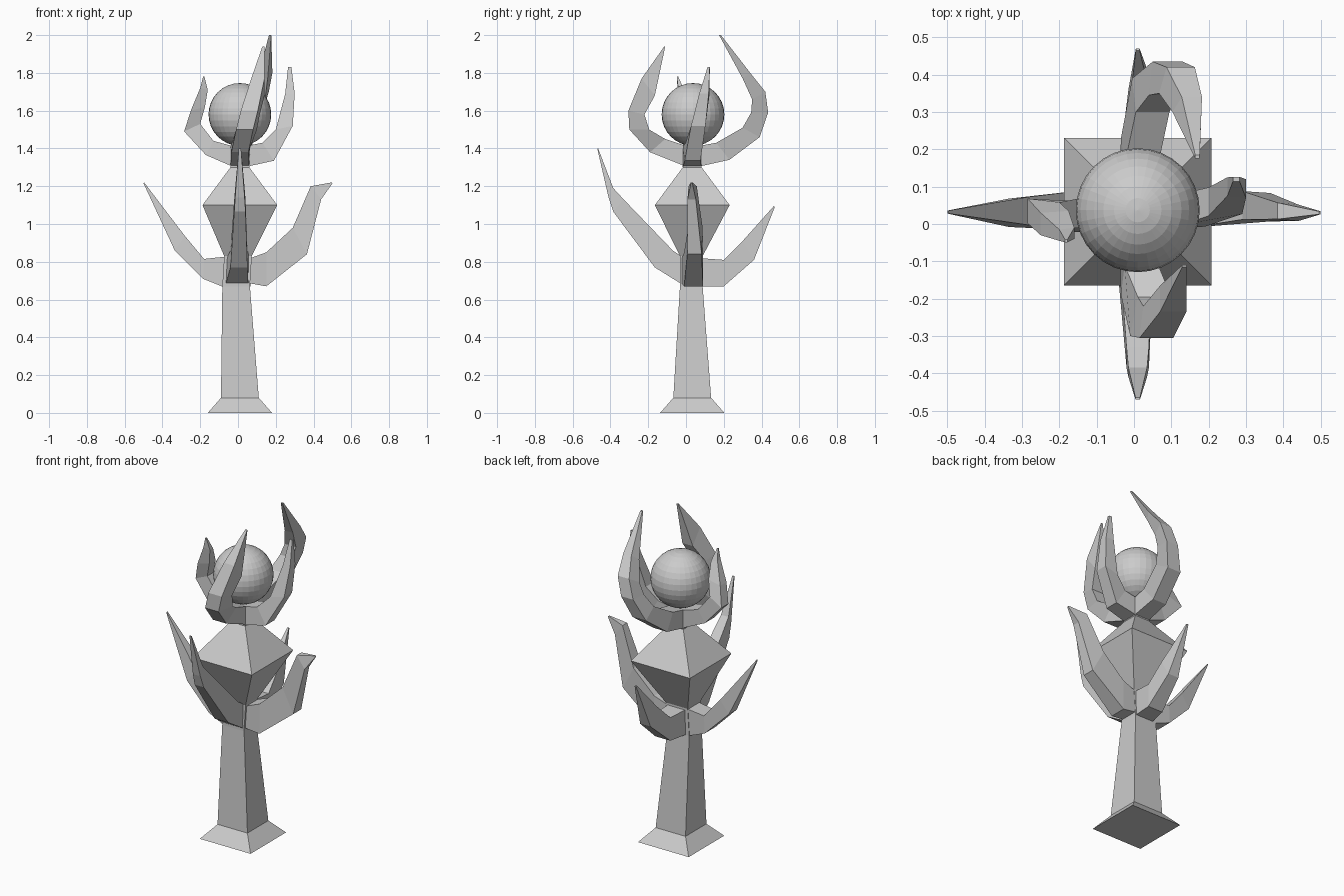
import bpy, bmesh

CX, CY = 0.01, 0.033


def loft(name, rings):
    """Skin four-point rings into a closed flat-shaded solid."""
    bm = bmesh.new()
    loops = [[bm.verts.new(p) for p in r] for r in rings]
    for a, b in zip(loops, loops[1:]):
        for i in range(4):
            j = (i + 1) % 4
            bm.faces.new((a[i], a[j], b[j], b[i]))
    bm.faces.new(loops[0])
    bm.faces.new(loops[-1])
    bmesh.ops.recalc_face_normals(bm, faces=bm.faces)
    me = bpy.data.meshes.new(name)
    bm.to_mesh(me)
    bm.free()
    ob = bpy.data.objects.new(name, me)
    bpy.context.collection.objects.link(ob)
    return ob


def square(z, hx, hy=None, cx=CX, cy=CY):
    hy = hy or hx
    return [(cx + sx * hx, cy + sy * hy, z)
            for sx, sy in ((-1, -1), (1, -1), (1, 1), (-1, 1))]


def prong(name, axis, sections):
    """Section: outer u, outer z, inner u, inner z, outer side, inner side, half width."""
    rings = []
    for uo, zo, ui, zi, so, si, w in sections:
        pts = [(uo, so - w, zo), (uo, so + w, zo), (ui, si + w, zi), (ui, si - w, zi)]
        rings.append([p if axis == 'x' else (p[1], p[0], p[2]) for p in pts])
    return loft(name, rings)


# Foot, tapering shaft, faceted head
loft("staff_body", [
    square(0, 0.17), square(0.08, 0.10),
    square(0.67, 0.073, 0.06, -0.01, 0.028), square(0.83, 0.073, 0.06, 0.0, 0.028),
    square(1.10, 0.198), square(1.30, 0.05)])

# Block carrying the upper claws
loft("claw_socket", [square(1.30, 0.05), square(1.41, 0.05)])

# Orb
bpy.ops.mesh.primitive_uv_sphere_add(segments=32, ring_count=16, radius=0.166,
                                     location=(CX, 0.037, 1.58))
bpy.context.object.name = "orb"

# Lower branches
prong("branch_right", 'x', [
    (0.04, 0.69, 0.04, 0.81, 0.03, 0.03, 0.055),
    (0.15, 0.67, 0.15, 0.85, 0.04, 0.04, 0.05),
    (0.365, 0.84, 0.29, 0.98, 0.045, 0.05, 0.038),
    (0.44, 1.13, 0.385, 1.20, 0.03, 0.035, 0.022),
    (0.50, 1.215, 0.495, 1.22, 0.03, 0.03, 0.004)])
prong("branch_left", 'x', [
    (-0.06, 0.66, -0.04, 0.83, 0.03, 0.03, 0.055),
    (-0.185, 0.71, -0.18, 0.815, 0.035, 0.035, 0.05),
    (-0.335, 0.86, -0.28, 0.935, 0.03, 0.035, 0.038),
    (-0.50, 1.215, -0.497, 1.22, 0.032, 0.032, 0.004)])
prong("branch_front", 'y', [
    (-0.02, 0.68, -0.01, 0.82, -0.005, 0.0, 0.06),
    (-0.165, 0.77, -0.07, 0.86, 0.005, 0.005, 0.045),
    (-0.385, 1.065, -0.33, 1.13, 0.01, 0.01, 0.03),
    (-0.41, 1.14, -0.385, 1.19, 0.01, 0.01, 0.025),
    (-0.47, 1.40, -0.465, 1.40, 0.01, 0.01, 0.006)])
prong("branch_back", 'y', [
    (0.06, 0.67, 0.06, 0.82, -0.005, 0.0, 0.06),
    (0.20, 0.67, 0.20, 0.81, 0.015, 0.015, 0.05),
    (0.36, 0.81, 0.30, 0.91, 0.02, 0.02, 0.035),
    (0.47, 1.09, 0.465, 1.095, 0.01, 0.01, 0.005)])

# Upper claws, curling round the orb
prong("claw_back", 'y', [
    (0.05, 1.30, 0.05, 1.41, 0.01, 0.01, 0.05),
    (0.23, 1.34, 0.16, 1.43, 0.01, 0.02, 0.045),
    (0.39, 1.46, 0.30, 1.51, 0.04, 0.05, 0.045),
    (0.435, 1.59, 0.345, 1.59, 0.09, 0.08, 0.04),
    (0.42, 1.70, 0.35, 1.66, 0.125, 0.105, 0.038),
    (0.34, 1.80, 0.30, 1.77, 0.155, 0.13, 0.027),
    (0.185, 2.0, 0.175, 2.0, 0.17, 0.17, 0.006)])
prong("claw_front", 'y', [
    (0.01, 1.30, 0.01, 1.41, 0.01, 0.01, 0.05),
    (-0.19, 1.38, -0.11, 1.45, 0.01, 0.02, 0.045),
    (-0.30, 1.50, -0.195, 1.50, 0.035, 0.055, 0.045),
    (-0.305, 1.60, -0.22, 1.58, 0.06, 0.07, 0.045),
    (-0.235, 1.77, -0.165, 1.68, 0.105, 0.105, 0.035),
    (-0.115, 1.94, -0.11, 1.94, 0.135, 0.135, 0.006)])
prong("claw_right", 'x', [
    (0.03, 1.30, 0.03, 1.41, 0.033, 0.033, 0.05),
    (0.19, 1.335, 0.13, 1.43, 0.035, 0.04, 0.042),
    (0.29, 1.52, 0.20, 1.50, 0.065, 0.06, 0.038),
    (0.30, 1.69, 0.25, 1.69, 0.095, 0.10, 0.025),
    (0.283, 1.83, 0.265, 1.83, 0.12, 0.12, 0.006)])
prong("claw_left", 'x', [
    (-0.02, 1.30, -0.02, 1.41, 0.033, 0.033, 0.05),
    (-0.17, 1.365, -0.13, 1.44, 0.02, 0.03, 0.042),
    (-0.285, 1.49, -0.20, 1.53, 0.035, 0.025, 0.033),
    (-0.25, 1.60, -0.175, 1.62, 0.0, 0.005, 0.03),
    (-0.20, 1.72, -0.16, 1.71, -0.03, -0.025, 0.015),
    (-0.185, 1.78, -0.178, 1.78, -0.045, -0.045, 0.004)])
